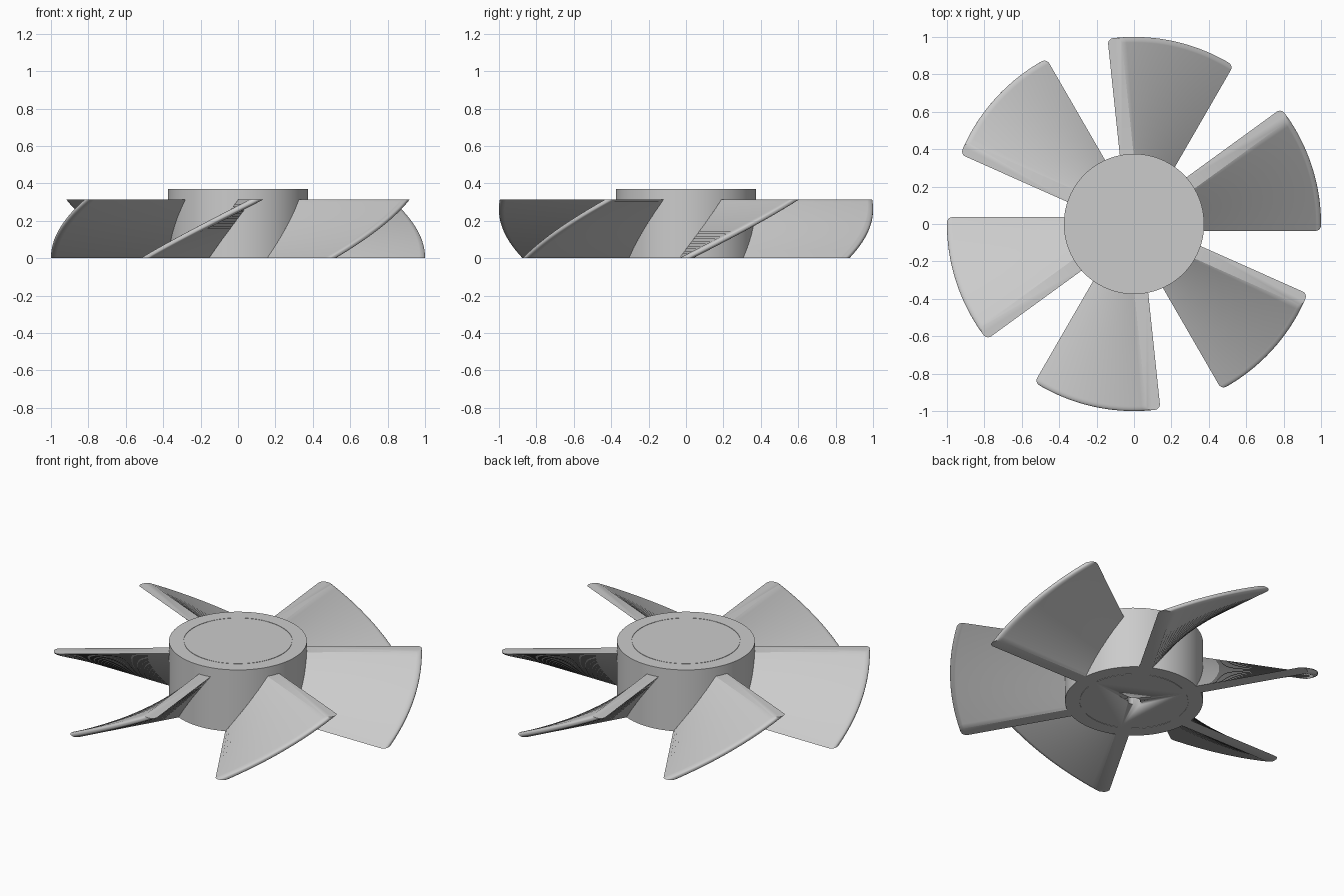
import bpy
import bmesh
from math import cos, sin, pi, radians

cube = bpy.data.objects.get("Cube")
if cube:
    bpy.data.objects.remove(cube, do_unlink=True)

HUB_R, HUB_H = 0.375, 0.37
BLADE_H, TWIST = 0.315, radians(36)
BLADES, STEPS = 6, 24
HALF_W, TIP_R = 0.037, 0.03

grey = bpy.data.materials.new("light grey plastic")
grey.use_nodes = True
colour = (0.6, 0.6, 0.6, 1)
grey.diffuse_color = colour
grey.node_tree.nodes["Principled BSDF"].inputs["Base Color"].default_value = colour


def make_object(name, bm, angle=35):
    bmesh.ops.recalc_face_normals(bm, faces=bm.faces[:])
    mesh = bpy.data.meshes.new(name)
    bm.to_mesh(mesh)
    bm.free()
    mesh.materials.append(grey)
    obj = bpy.data.objects.new(name, mesh)
    bpy.context.collection.objects.link(obj)
    bpy.ops.object.select_all(action='DESELECT')
    obj.select_set(True)
    bpy.context.view_layer.objects.active = obj
    bpy.ops.object.shade_smooth_by_angle(angle=radians(angle))
    return obj


def lathe(profile, sides=96):
    """Revolve (radius, height) points; the ends are closed with flat caps."""
    bm = bmesh.new()
    rings = [[bm.verts.new((r * cos(2 * pi * i / sides), r * sin(2 * pi * i / sides), z))
              for i in range(sides)] for r, z in profile]
    for a, b in zip(rings, rings[1:]):
        for i in range(sides):
            j = (i + 1) % sides
            bm.faces.new((a[i], a[j], b[j], b[i]))
    bm.faces.new(rings[0])
    bm.faces.new(rings[-1])
    return bm


def blade_outline():
    """Plan section of a blade: a radial bar with rounded tip corners."""
    points = [(0.28, -HALF_W)]
    for side, start in ((-1, -pi / 2), (1, 0)):
        for i in range(7):
            a = start + i * pi / 12
            points.append((1 - TIP_R + TIP_R * cos(a),
                           side * (HALF_W - TIP_R) + TIP_R * sin(a)))
    return points + [(0.28, HALF_W)]


def twisted_blade(start):
    """Sweep the plan section upward while turning it about the hub axis."""
    bm = bmesh.new()
    layers = []
    for s in range(STEPS + 1):
        a = start + TWIST * s / STEPS
        z = BLADE_H * s / STEPS
        layers.append([bm.verts.new((x * cos(a) - y * sin(a), x * sin(a) + y * cos(a), z))
                       for x, y in blade_outline()])
    count = len(layers[0])
    for low, high in zip(layers, layers[1:]):
        for i in range(count):
            j = (i + 1) % count
            bm.faces.new((low[i], low[j], high[j], high[i]))
    bm.faces.new(layers[0])
    bm.faces.new(layers[-1])
    return bm


# Hub with a hairline seam on both flat ends
seam_r, seam = 0.293, 0.003
lower = [(seam_r, 0), (seam_r, seam), (seam_r + seam, seam), (seam_r + seam, 0), (HUB_R, 0)]
upper = [(r, HUB_H - z) for r, z in reversed(lower)]
hub = make_object("hub", lathe(lower + upper))

# Blind shaft socket with a keyway, cut into the underside
round_cut = make_object("socket_cutter", lathe([(0.035, -0.1), (0.035, 0.2)], 32))
bm = bmesh.new()
bmesh.ops.create_cube(bm, size=1)
bmesh.ops.scale(bm, vec=(0.1, 0.03, 0.3), verts=bm.verts[:])
bmesh.ops.translate(bm, vec=(0, 0, 0.05), verts=bm.verts[:])
key_cut = make_object("keyway_cutter", bm)

for cutter in (round_cut, key_cut):
    cutter.hide_render = True
    mod = hub.modifiers.new("socket", 'BOOLEAN')
    mod.operation = 'DIFFERENCE'
    mod.solver = 'EXACT'
    mod.object = cutter
    bpy.context.view_layer.objects.active = hub
    bpy.ops.object.modifier_apply(modifier=mod.name)
    bpy.data.objects.remove(cutter, do_unlink=True)

# Ring of twisted blades
for n in range(BLADES):
    make_object(f"blade_{n + 1}", twisted_blade(n * 2 * pi / BLADES))
